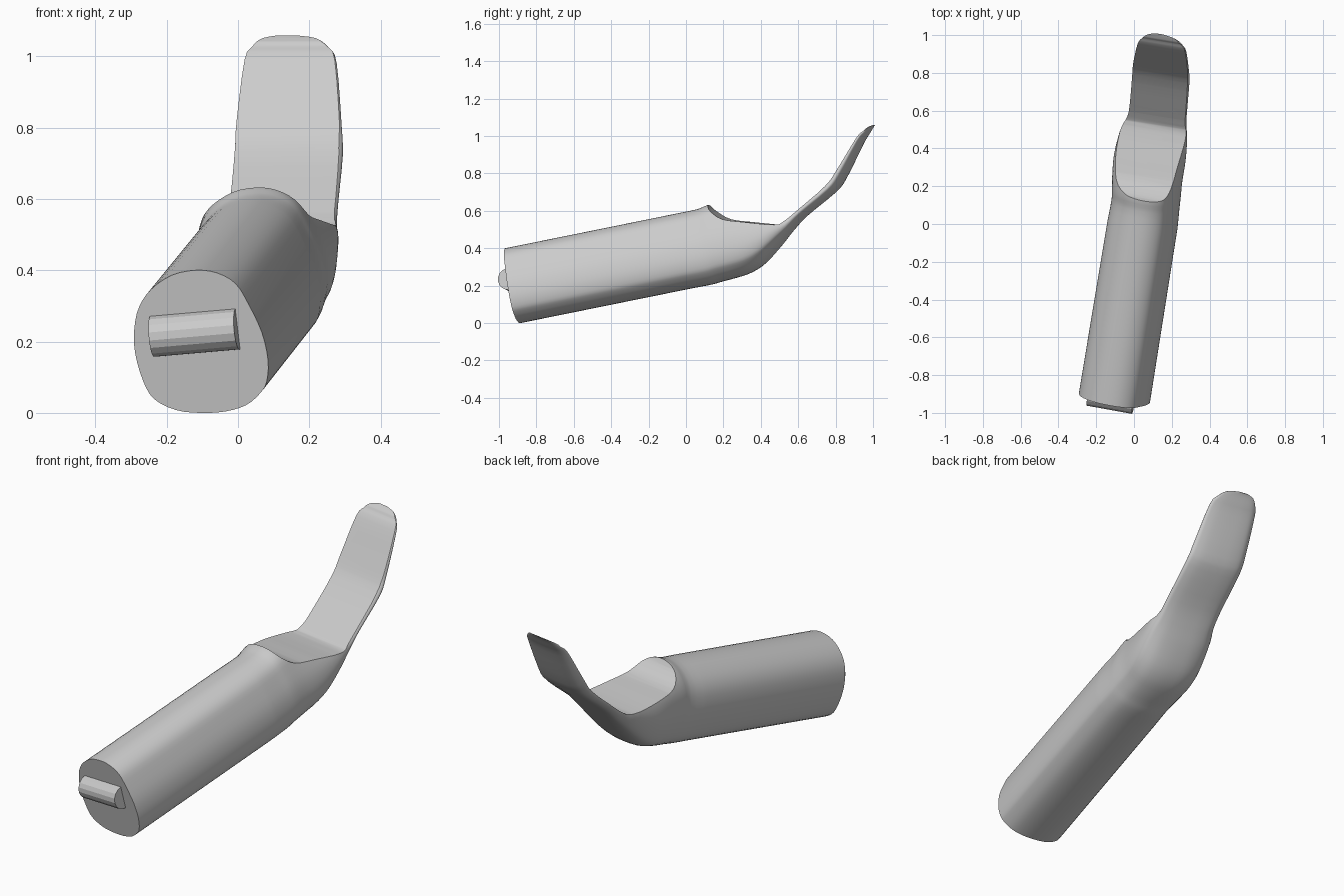
import bpy
import bmesh
import math
from mathutils import Matrix, Vector

default = bpy.data.objects.get("Cube")
if default:
    bpy.data.objects.remove(default, do_unlink=True)

# Shared frame: local y runs along the handle, which is yawed and pitched
FRAME = (Matrix.Translation((-0.105, -0.925, 0.2))
         @ Matrix.Rotation(math.radians(-9.3), 4, 'Z')
         @ Matrix.Rotation(math.radians(11.3), 4, 'X'))


def smooth_path(points, steps, closed=False):
    """Interpolate points of any dimension with a Catmull-Rom spline."""
    count = len(points)

    def pick(i):
        return points[i % count] if closed else points[max(0, min(count - 1, i))]

    result = []
    for i in range(count if closed else count - 1):
        near = [pick(i + k) for k in (-1, 0, 1, 2)]
        for j in range(steps):
            t = j / steps
            result.append(tuple(
                b + 0.5 * t * (c - a + t * (2 * a - 5 * b + 4 * c - d
                                            + t * (3 * (b - c) + d - a)))
                for a, b, c, d in zip(*near)))
    if not closed:
        result.append(points[-1])
    return result


def loft(name, rings):
    """Skin a list of equal closed rings and cap both ends."""
    bm = bmesh.new()
    loops = [[bm.verts.new(p) for p in ring] for ring in rings]
    for first, second in zip(loops, loops[1:]):
        for i in range(len(first)):
            j = (i + 1) % len(first)
            bm.faces.new((first[i], first[j], second[j], second[i]))
    bm.faces.new(loops[0])
    bm.faces.new(loops[-1])
    bmesh.ops.recalc_face_normals(bm, faces=bm.faces[:])
    mesh = bpy.data.meshes.new(name)
    bm.to_mesh(mesh)
    bm.free()
    obj = bpy.data.objects.new(name, mesh)
    bpy.context.collection.objects.link(obj)
    obj.matrix_world = FRAME
    return obj


def select_only(obj):
    bpy.ops.object.select_all(action='DESELECT')
    obj.select_set(True)
    bpy.context.view_layer.objects.active = obj


# Rounded handle cross-section, in a unit box
section = smooth_path([
    (-.04, 1), (.28, .96), (.55, .81), (.73, .53), (.92, .13), (1, -.26),
    (.97, -.56), (.87, -.72), (.65, -.89), (.33, -.98), (-.04, -1),
    (-.41, -.96), (-.73, -.81), (-.89, -.56), (-1, -.16), (-1, .18),
    (-.92, .48), (-.73, .73), (-.41, .93)], 3, closed=True)

# Stations along the handle: distance, left, right, bottom, top
stations = [(0, -.187, .19, -.204, .204)] + smooth_path([
    (.95, -.185, .185, -.204, .204),
    (1.06, -.182, .178, -.205, .205),
    (1.12, -.19, .175, -.2, .216),
    (1.2, -.2, .17, -.195, .216),
    (1.28, -.207, .17, -.183, .205),
    (1.36, -.205, .167, -.149, .19),
    (1.46, -.193, .157, -.075, .16),
    (1.53, -.17, .142, -.015, .11),
    (1.62, -.17, .134, .052, .138),
    (1.79, -.182, .122, .143, .237),
    (1.86, -.186, .11, .2, .324),
    (1.99, -.18, .08, .37, .446),
    (2.03, -.164, .054, .415, .459),
    (2.06, -.138, .014, .447, .465),
    (2.075, -.1, -.05, .459, .466)], 3)


def station_ring(dist, left, right, bottom, top):
    return [((left + right + u * (right - left)) / 2, dist,
             (bottom + top + v * (top - bottom)) / 2) for u, v in section]


handle = loft("handle_and_blade", [station_ring(*s) for s in stations])

# Scoop that opens the top behind the lip and leaves the thin blade
floor = smooth_path([
    (1.11, .26), (1.123, .214), (1.142, .175), (1.2, .122), (1.31, .085),
    (1.475, .037), (1.53, .047), (1.62, .095), (1.78, .187), (1.86, .262),
    (1.99, .408), (2.03, .437), (2.06, .456), (2.2, .5)], 3)
profile = floor + [(2.2, .9), (1.11, .9)]
cutter = loft("scoop_cutter",
              [[(x, y, z) for y, z in profile] for x in (-.5, .5)])
cutter.hide_render = True

scoop = handle.modifiers.new("scoop", 'BOOLEAN')
scoop.operation = 'DIFFERENCE'
scoop.solver = 'EXACT'
scoop.object = cutter
select_only(handle)
bpy.ops.object.modifier_apply(modifier=scoop.name)
bpy.data.objects.remove(cutter, do_unlink=True)
bpy.ops.object.shade_smooth_by_angle(angle=math.radians(30))

# Half-sunk round bar across the front end
RADIUS, HALF_LENGTH, SIDES = .058, .122, 16
tilt = Matrix.Translation((-.015, 0, .025)) @ Matrix.Rotation(math.radians(-5), 4, 'Y')
angles = [math.tau * i / SIDES for i in range(SIDES)]
bar = loft("end_bar", [
    [tilt @ Vector((x, RADIUS * math.cos(a), RADIUS * math.sin(a))) for a in angles]
    for x in (-HALF_LENGTH, HALF_LENGTH)])
select_only(bar)
bpy.ops.object.shade_smooth_by_angle(angle=math.radians(15))
